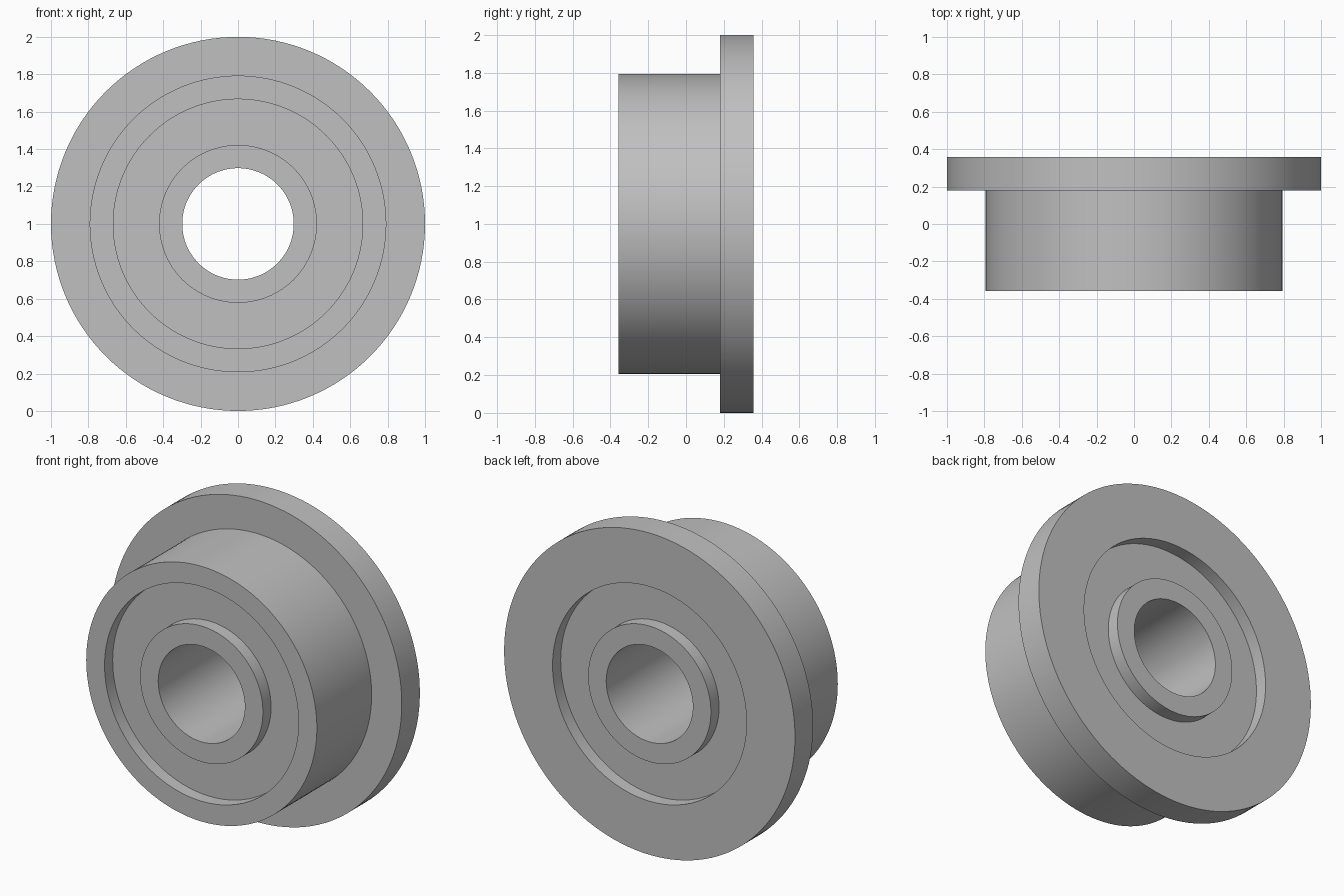
import bpy
import bmesh
from math import cos, sin, tau, radians

cube = bpy.data.objects.get("Cube")
if cube:
    bpy.data.objects.remove(cube, do_unlink=True)

SEGMENTS = 128
CENTRE_Z = 1.0

# Radii of the stepped rings, and positions along the axle (y)
BORE, HUB, RECESS, BODY, FLANGE = 0.298, 0.422, 0.667, 0.793, 1.0
FRONT, FLANGE_FRONT, BACK = -0.358, 0.18, 0.358
DEPTH = 0.08

steel = bpy.data.materials.new("steel_grey")
steel.use_nodes = True
colour = (0.53, 0.53, 0.53, 1)
steel.diffuse_color = colour
steel.node_tree.nodes["Principled BSDF"].inputs["Base Color"].default_value = colour


def lathe(name, profile):
    """Spin a closed (radius, y) profile about the y axle."""
    bm = bmesh.new()
    rings = []
    for i in range(SEGMENTS):
        a = tau * i / SEGMENTS
        rings.append([bm.verts.new((r * cos(a), y, CENTRE_Z + r * sin(a)))
                      for r, y in profile])
    n = len(profile)
    for i, ring in enumerate(rings):
        following = rings[(i + 1) % SEGMENTS]
        for j in range(n):
            k = (j + 1) % n
            bm.faces.new((ring[j], ring[k], following[k], following[j]))
    bmesh.ops.recalc_face_normals(bm, faces=bm.faces)
    mesh = bpy.data.meshes.new(name)
    bm.to_mesh(mesh)
    bm.free()
    mesh.materials.append(steel)
    obj = bpy.data.objects.new(name, mesh)
    bpy.context.collection.objects.link(obj)
    bpy.ops.object.select_all(action='DESELECT')
    obj.select_set(True)
    bpy.context.view_layer.objects.active = obj
    bpy.ops.object.shade_smooth_by_angle(angle=radians(30))
    return obj


# Hub, recessed shields on both faces, outer body and rear flange
lathe("flanged_bearing", [
    (BORE, FRONT), (HUB, FRONT),
    (HUB, FRONT + DEPTH), (RECESS, FRONT + DEPTH),
    (RECESS, FRONT), (BODY, FRONT),
    (BODY, FLANGE_FRONT), (FLANGE, FLANGE_FRONT),
    (FLANGE, BACK), (RECESS, BACK),
    (RECESS, BACK - DEPTH), (HUB, BACK - DEPTH),
    (HUB, BACK), (BORE, BACK),
])
